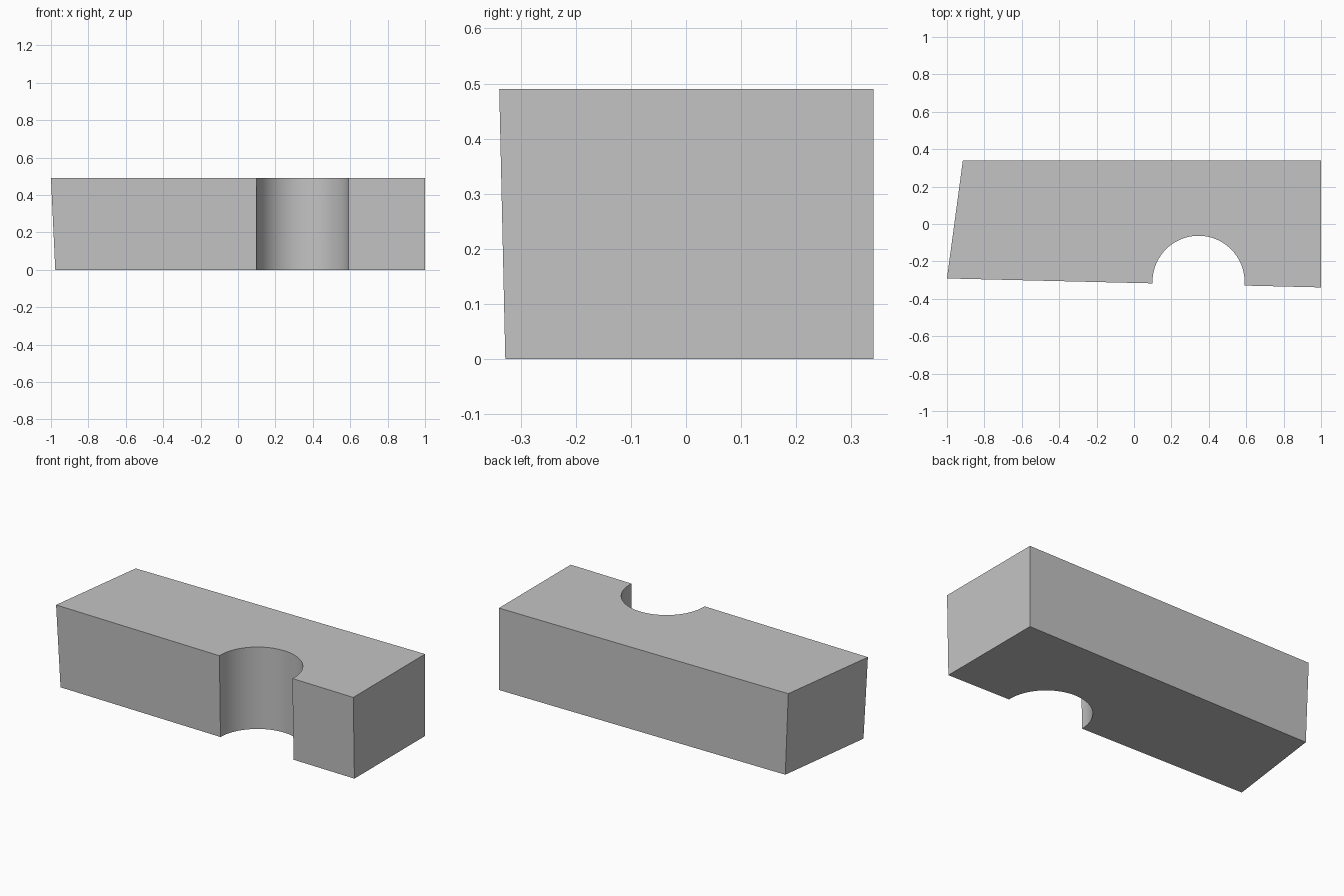
import bpy, bmesh

if "Cube" in bpy.data.objects:
    bpy.data.objects.remove(bpy.data.objects["Cube"])

grey = bpy.data.materials.new("plain_grey")
grey.diffuse_color = (0.55, 0.55, 0.55, 1)
grey.use_nodes = True
grey.node_tree.nodes["Principled BSDF"].inputs["Base Color"].default_value = grey.diffuse_color

H = 0.49
# Block corners, counter-clockwise from front left; front and left sides taper slightly
bottom = [(-0.977, -0.282), (1.0, -0.328), (1.0, 0.34), (-0.895, 0.34)]
top = [(-1.0, -0.291), (1.0, -0.339), (1.0, 0.34), (-0.915, 0.34)]

bm = bmesh.new()
lower = [bm.verts.new((x, y, 0)) for x, y in bottom]
upper = [bm.verts.new((x, y, H)) for x, y in top]
bm.faces.new(lower[::-1])
bm.faces.new(upper)
for i in range(4):
    j = (i + 1) % 4
    bm.faces.new((lower[i], lower[j], upper[j], upper[i]))
mesh = bpy.data.meshes.new("block")
bm.to_mesh(mesh)
bm.free()
block = bpy.data.objects.new("block", mesh)
bpy.context.collection.objects.link(block)
mesh.materials.append(grey)

# Upright round groove through the front
bpy.ops.mesh.primitive_cylinder_add(vertices=128, radius=0.246, depth=1,
                                    location=(0.345, -0.309, H / 2))
cutter = bpy.context.object
cutter.name = "groove_cutter"
cutter.hide_render = True
cutter.data.materials.append(grey)

cut = block.modifiers.new("groove", 'BOOLEAN')
cut.operation = 'DIFFERENCE'
cut.solver = 'EXACT'
cut.object = cutter
bpy.ops.object.select_all(action='DESELECT')
block.select_set(True)
bpy.context.view_layer.objects.active = block
bpy.ops.object.modifier_apply(modifier=cut.name)
bpy.data.objects.remove(cutter)
bpy.ops.object.shade_smooth_by_angle(angle=0.5)
